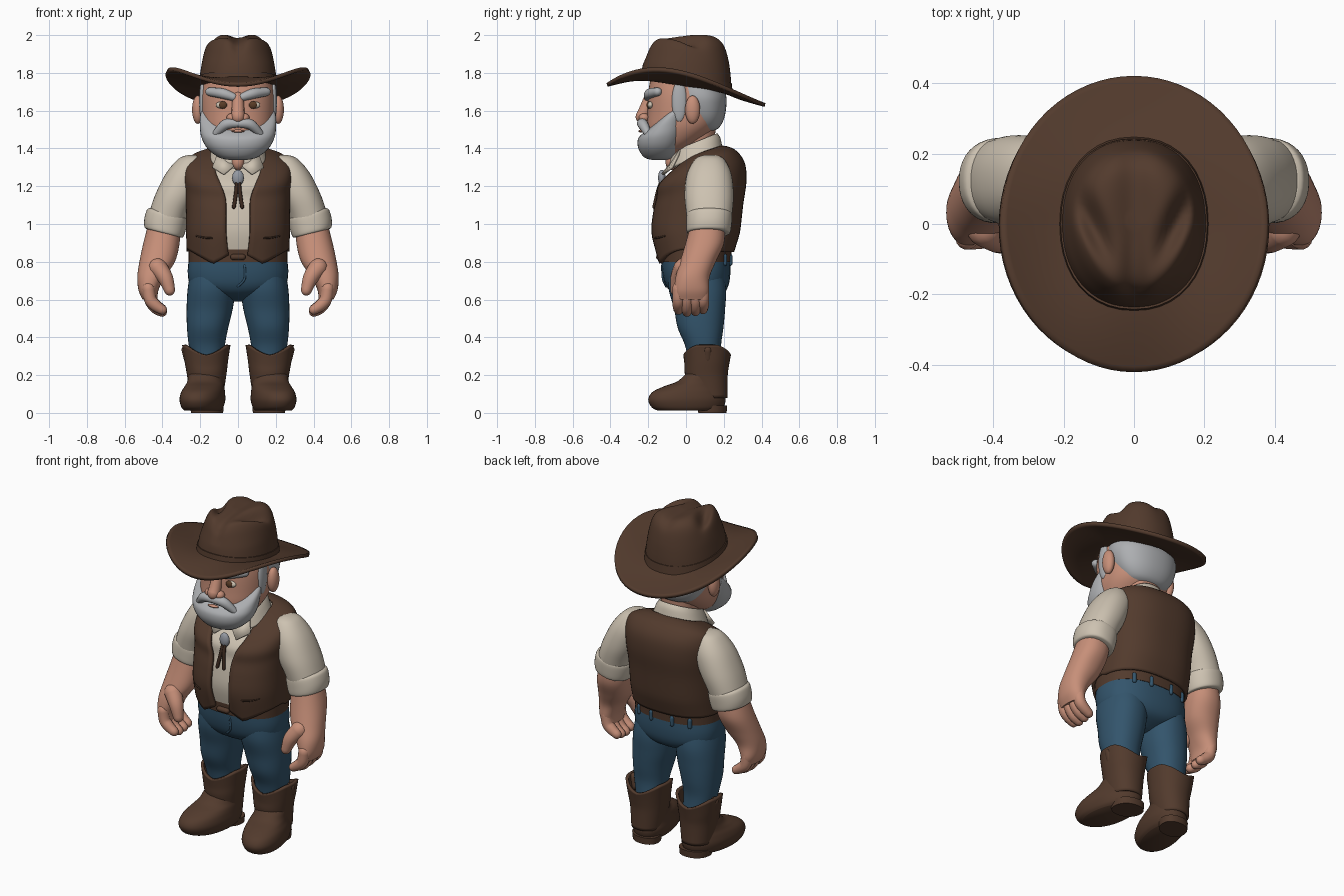
import bpy, bmesh, math
from mathutils import Vector, Matrix
default = bpy.data.objects.get("Cube")
if default:
    bpy.data.objects.remove(default, do_unlink=True)

def material(name, *rgb):
    mat = bpy.data.materials.new(name)
    mat.use_nodes = True
    mat.diffuse_color = (*rgb, 1)
    node = next(n for n in mat.node_tree.nodes if n.type == "BSDF_PRINCIPLED")
    node.inputs["Base Color"].default_value = (*rgb, 1)
    return mat
BROWN = material("brown leather", .085, .043, .026)
DARK = material("dark leather", .04, .02, .012)
DENIM = material("blue denim", .033, .09, .15)
CREAM = material("cream cloth", .61, .54, .44)
SKIN = material("skin", .57, .275, .19)
GREY = material("grey hair", .42, .43, .445)
IRIS = material("brown eye", .1, .045, .02)
SILVER = material("dull silver", .3, .32, .36)

def finish(name, verts, faces, mat, mirror=False, thick=0):
    """Make a smooth object, optionally mirrored in x and thickened."""
    mesh = bpy.data.meshes.new(name)
    mesh.from_pydata(verts, [], faces)
    bm = bmesh.new()
    bm.from_mesh(mesh)
    bmesh.ops.recalc_face_normals(bm, faces=bm.faces)
    if bm.calc_volume(signed=True) < 0:
        bmesh.ops.reverse_faces(bm, faces=bm.faces)
    bm.to_mesh(mesh)
    bm.free()
    mesh.materials.append(mat)
    obj = bpy.data.objects.new(name, mesh)
    bpy.context.collection.objects.link(obj)
    bpy.ops.object.select_all(action="DESELECT")
    bpy.context.view_layer.objects.active = obj
    obj.select_set(True)
    bpy.ops.object.shade_smooth_by_angle(angle=math.radians(50))
    if thick:
        mod = obj.modifiers.new("thickness", "SOLIDIFY")
        mod.thickness, mod.offset = thick, 0
    if mirror:
        obj.modifiers.new("mirror", "MIRROR")

def refine(rows, steps=5):
    """Pass a smooth curve through the rows."""
    out = []
    for i in range(len(rows) - 1):
        group = list(zip(rows[max(i - 1, 0)], rows[i], rows[i + 1], rows[min(i + 2, len(rows) - 1)]))
        for t in (k / steps for k in range(steps)):
            out.append([b + t * (c - a) / 2 + t * t * (a - 2.5 * b + 2 * c - d / 2)
                        + t ** 3 * (1.5 * (b - c) + (d - a) / 2) for a, b, c, d in group])
    return out + [list(rows[-1])]

def bridge(rings, closed=True, caps=True):
    n = len(rings[0])
    faces = [(i * n + j, i * n + (j + 1) % n, (i + 1) * n + (j + 1) % n, (i + 1) * n + j)
             for i in range(len(rings) - 1) for j in range(n if closed else n - 1)]
    if caps:
        faces += [tuple(range(n)), tuple(range((len(rings) - 1) * n, len(rings) * n))]
    return [p for ring in rings for p in ring], faces

def loft(name, rows, mat, power=2.2, shape=None, caps=True, mirror=False, thick=0, n=40):
    """Rows are z, centre x, centre y, radius x, radius y, tilt, half width of the front gap."""
    rows = [tuple(r) + (0,) * (7 - len(r)) for r in rows]
    gap = any(r[6] for r in rows)
    rings = []
    for z, cx, cy, rx, ry, tilt, w in refine(rows):
        start = math.asin(min(.97, max(w, 0) / rx) ** (power / 2))
        ring = []
        for j in range(n + 1 if gap else n):
            a = start + (2 * math.pi - 2 * start) * j / n
            s, c = math.sin(a), math.cos(a)
            dy = -math.copysign(abs(c) ** (2 / power), c) * ry
            p = Vector((cx + math.copysign(abs(s) ** (2 / power), s) * rx, cy + dy, z + tilt * dy))
            ring.append(shape(p) if shape else p)
        rings.append(ring)
    finish(name, *bridge(rings, not gap, caps), mat, mirror, thick)

def tube(name, path, mat, mirror=False, n=14):
    """A round-ended tube through points of x, y, z, radius."""
    pts = [(Vector(p[:3]), p[3]) for p in refine(path)]
    line = [(p, r, (pts[min(i + 1, len(pts) - 1)][0] - pts[max(i - 1, 0)][0]).normalized())
            for i, (p, r) in enumerate(pts)]
    for end, sign in ((0, -1), (-1, 1)):
        p, r, t = line[end]
        for f in (.5, .85, .99):
            tip = (p + t * r * f * sign, r * math.sqrt(1 - f * f), t)
            line.insert(0 if sign < 0 else len(line), tip)
    rings = []
    for p, r, t in line:
        u = t.cross(Vector((0, 1, 0))).normalized()
        turns = [math.tau * j / n for j in range(n)]
        rings.append([p + r * (u * math.cos(a) + t.cross(u) * math.sin(a)) for a in turns])
    finish(name, *bridge(rings), mat, mirror)

def ball(name, centre, size, mat, mirror=False):
    bm = bmesh.new()
    place = Matrix.Translation(centre) @ Matrix.Diagonal((*size, 1))
    bmesh.ops.create_uvsphere(bm, u_segments=24, v_segments=14, radius=1, matrix=place)
    faces = [[v.index for v in f.verts] for f in bm.faces]
    finish(name, [v.co.copy() for v in bm.verts], faces, mat, mirror)
    bm.free()

# Boots: scalloped shafts, feet turned out, and heels
def turn_out(p):
    return Vector((p.x - .15 * (p.y - .1), p.y, p.z))
def scallop(p):
    side = min(1, abs(p.x - .168) / .11)
    return Vector((p.x, p.y, p.z - max(0, p.z - .2) / 3 * (1 - side ** 1.5)))
loft("boot_shafts", [(.08, .168, .12, .08, .092), (.2, .166, .108, .096, .105), (.28, .168, .11, .108, .11),
     (.36, .168, .112, .12, .118)], BROWN, shape=scallop, caps=False, mirror=True, thick=.016)
loft("boot_feet", [(.012, .175, .01, .092, .16), (.03, .175, .008, .106, .19), (.07, .174, .005, .116, .205),
     (.11, .172, .012, .111, .19), (.14, .168, .04, .102, .158), (.165, .167, .075, .096, .124),
     (.2, .166, .098, .093, .106), (.23, .166, .11, .08, .09)], BROWN, shape=turn_out, mirror=True)
loft("boot_heels", [(0, .17, .14, .084, .075), (.04, .17, .138, .088, .08)], BROWN, shape=turn_out, mirror=True)
tube("boot_pull_straps", [(.262, .115, .285, .024), (.275, .115, .335, .024)], BROWN, True)
# Jeans, belt and loops
loft("jeans_legs", [(.28, .16, .1, .085, .09), (.36, .165, .09, .096, .096), (.45, .161, .077, .109, .121),
     (.55, .15, .072, .122, .135), (.66, .14, .06, .126, .152), (.78, .13, .05, .115, .14)],
     DENIM, mirror=True)
loft("jeans_hips", [(.59, 0, .07, .03, .04), (.625, 0, .065, .15, .125), (.67, 0, .06, .245, .163),
     (.74, 0, .055, .266, .18), (.83, 0, .05, .258, .184)], DENIM, power=2.4)
tube("jeans_fly", [(.035, -.126, .78, .006), (.035, -.122, .71, .006), (0, -.105, .67, .006)], DENIM)
loft("belt", [(.8, 0, .05, .262, .188), (.87, 0, .05, .262, .192)], BROWN, power=2.4)
tube("belt_buckle", [(-.025, -.142, .825, .016), (.025, -.142, .825, .016)], BROWN)
for where, x, y in (("inner", .07, .234), ("outer", .17, .206)):
    tube(where + "_belt_loops", [(x, y, .79, .012), (x, y, .83, .012)], DENIM, True)
# Vest with a pointed hem and open front, shirt beneath it
vest_rows = [(.8, 0, .05, .262, .195, 0, .05), (.95, 0, .05, .265, .225, 0, .062),
             (1.08, 0, .063, .266, .23, .1, .062), (1.18, 0, .08, .272, .23, .2, .066),
             (1.26, 0, .08, .279, .222, .27, .088), (1.32, 0, .086, .265, .175, .34, .115),
             (1.36, 0, .098, .2, .12, .34, .12), (1.376, 0, .1, .14, .085, .34, .1)]
def hem(p):
    low = .79 + .6 * abs(abs(p.x) - .13) if p.y < .05 else .855
    return Vector((p.x, p.y, low + (p.z - .8) * (.96 - low) / .16 if p.z < .96 else p.z))
loft("vest", vest_rows, BROWN, power=2.5, shape=hem, caps=False, thick=.02, n=64)
loft("shirt_body", [(z, x, y, rx - .018, ry - .018, tilt)
     for z, x, y, rx, ry, tilt, gap in vest_rows], CREAM, power=2.5)
tube("vest_pockets", [(.14, -.164, .925, .005), (.18, -.145, .928, .005), (.22, -.11, .937, .005)], DARK, True)
loft("shirt_collar", [(1.35, 0, .05, .145, .135, .42), (1.4, 0, .05, .125, .125, .42),
     (1.43, 0, .05, .11, .11, .42)], CREAM, caps=False, thick=.015)
finish("collar_flaps", [(.016, -.085, 1.31), (.1, -.03, 1.39), (.135, -.075, 1.3), (.075, -.125, 1.262)],
       [(0, 1, 2, 3)], CREAM, True, .015)
ball("open_throat", (0, -.075, 1.33), (.034, .034, .045), SKIN)
# Corded neck tie
ball("tie_clasp", (0, -.128, 1.245), (.031, .02, .042), SILVER)
tube("tie_cords", [(.008, -.135, 1.22, .008), (.01, -.15, 1.17, .01), (.022, -.168, 1.09, .01)], DARK, True)
# Arms: sleeves, rolled cuffs, forearms and hands
def lift_outside(p):
    return Vector((p.x, p.y, p.z + .25 * (p.x - .39)))
loft("sleeves", [(1.365, .245, .125, .02, .03), (1.345, .25, .125, .065, .075), (1.27, .275, .123, .105, .116),
     (1.16, .322, .122, .114, .13), (1.06, .365, .123, .105, .122), (.99, .385, .122, .1, .11)],
     CREAM, mirror=True)
loft("rolled_cuffs", [(.95, .392, .12, .09, .1), (.958, .392, .12, .103, .115), (1.0, .386, .122, .11, .12),
     (1.05, .376, .124, .107, .12), (1.065, .372, .124, .095, .108)], CREAM, shape=lift_outside, mirror=True)
loft("forearms", [(1, .39, .115, .085, .09), (.9, .405, .1, .096, .102), (.8, .428, .063, .094, .095),
     (.72, .46, .035, .073, .09), (.65, .474, .03, .053, .092), (.6, .466, .03, .04, .085)], SKIN, mirror=True)
for finger, y in zip(("index", "middle", "ring", "little"), (-.04, .005, .05, .09)):
    lift = abs(y - .02) * .25
    tube(finger + "_fingers", [(.474, y, .66, .033), (.464, y, .6, .033), (.436, y, .553 + lift, .031),
         (.402, y, .531 + lift, .026)], SKIN, True)
tube("thumbs", [(.425, -.015, .77, .05), (.385, -.042, .715, .041), (.362, -.055, .65, .029)], SKIN, True)
# Head and face
loft("neck", [(1.3, 0, .06, .1, .1), (1.4, 0, .05, .1, .1), (1.54, 0, .04, .12, .12)], SKIN)
loft("head", [(1.37, 0, -.11, .08, .08), (1.42, 0, -.07, .14, .12), (1.5, 0, -.03, .182, .18),
     (1.58, 0, -.01, .195, .197), (1.68, 0, -.005, .196, .197), (1.76, 0, -.015, .18, .175)], SKIN)
loft("back_hair", [(1.487, 0, .1, .06, .03), (1.51, 0, .1, .125, .075), (1.57, 0, .09, .175, .115),
     (1.66, 0, .073, .203, .142), (1.73, 0, .06, .196, .142, -.15)], GREY)
loft("beard", [(1.338, 0, -.14, .035, .03), (1.352, 0, -.145, .1, .075), (1.4, 0, -.14, .162, .112),
     (1.46, 0, -.125, .194, .13, .1), (1.52, 0, -.105, .202, .13, .35), (1.57, 0, -.085, .2, .118, .6),
     (1.61, 0, -.06, .185, .1, .7)], GREY)
ball("sideburns", (.188, -.035, 1.65), (.018, .04, .11), GREY, True)
tube("moustache", [(.008, -.238, 1.532, .022), (.065, -.228, 1.527, .028), (.12, -.2, 1.475, .018)], GREY, True)
ball("lower_lip", (0, -.238, 1.492), (.035, .014, .008), SKIN)
tube("nose_bridge", [(0, -.192, 1.67, .03), (0, -.218, 1.6, .034), (0, -.232, 1.568, .036)], SKIN)
ball("nostrils", (.033, -.222, 1.562), (.028, .028, .024), SKIN, True)
ball("eye_whites", (.083, -.188, 1.63), (.035, .016, .019), CREAM, True)
ball("irises", (.08, -.197, 1.63), (.022, .012, .02), IRIS, True)
tube("eyebrows", [(.025, -.203, 1.672, .021), (.08, -.192, 1.69, .027), (.15, -.15, 1.7, .023)], GREY, True)
ball("ears", (.213, .035, 1.605), (.03, .04, .075), SKIN, True)

# Hat: curled brim, pinched crown and band
def crease(p):
    high = min(1, max(0, p.z - 1.85) / .12)
    pinch = math.exp(-((abs(p.x) - .12 - .4 * p.y) / .036) ** 2 - (p.y / .1) ** 2)
    groove = math.exp(-(p.x / .045) ** 2) * (.02 if p.y > 0 else .02 - p.y * .15)
    return Vector((p.x * (1 - high * max(0, -p.y) * .7), p.y, p.z - high * (.055 * pinch + groove)))
loft("hat_crown", [(1.735, 0, 0, .208, .24, -.15), (1.8, 0, .002, .2, .235, -.1), (1.88, 0, .005, .186, .22, -.05),
     (1.95, 0, .005, .167, .2), (1.988, 0, .004, .14, .17), (2.003, 0, .008, .095, .12),
     (2.003, 0, .012, .02, .025)], BROWN, shape=crease, n=72)
loft("hat_band", [(1.735, 0, 0, .213, .247, -.15), (1.778, 0, 0, .208, .242, -.13)], BROWN)
brim = []
for t in (i / 12 for i in range(13)):
    ring = []
    for a in (math.tau * j / 72 for j in range(72)):
        s, c = math.sin(a), math.cos(a)
        inner = 1.738 + .034 * c
        outer = 1.683 + .053 * c + s * s * (.115 + .06 * c)
        ring.append((s * (.18 + .2 * t), -c * (.215 + .203 * t),
                     inner + (outer - inner) * t ** (1.6 - .9 * max(0, -c))))
    brim.append(ring)
finish("hat_brim", *bridge(brim, caps=False), BROWN, thick=.02)
